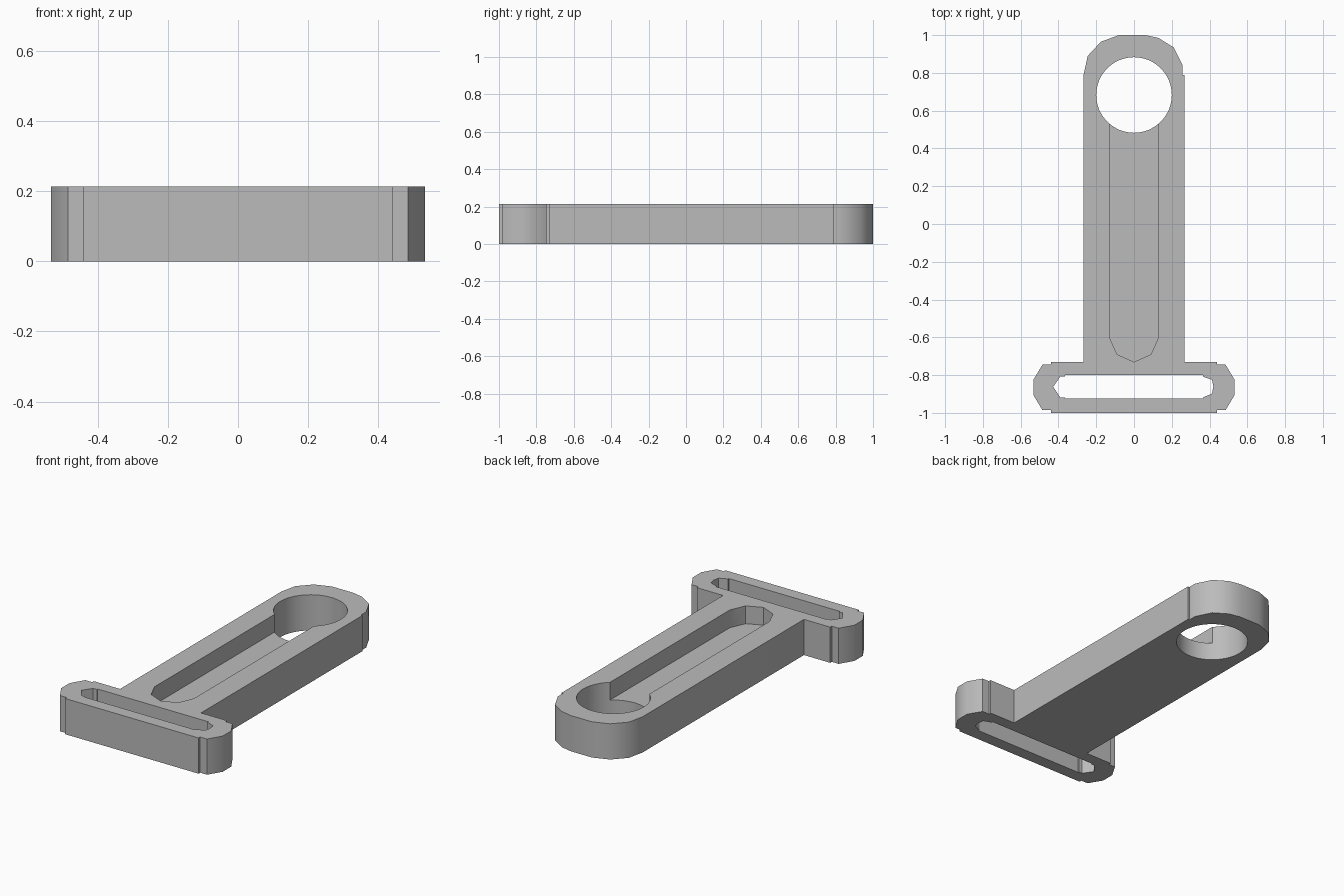
import bpy, bmesh, math

if "Cube" in bpy.data.objects:
    bpy.data.objects.remove(bpy.data.objects["Cube"], do_unlink=True)

HEIGHT = 0.213
FLOOR = 0.107

grey = bpy.data.materials.new("plain grey")
grey.use_nodes = True
grey.diffuse_color = (0.5, 0.5, 0.5, 1)
grey.node_tree.nodes["Principled BSDF"].inputs["Base Color"].default_value = grey.diffuse_color


def prism(name, points, z0, z1):
    """Extrude a flat outline from z0 to z1."""
    bm = bmesh.new()
    face = bm.faces.new([bm.verts.new((x, y, z0)) for x, y in points])
    out = bmesh.ops.extrude_face_region(bm, geom=[face])
    top = [v for v in out["geom"] if isinstance(v, bmesh.types.BMVert)]
    bmesh.ops.translate(bm, verts=top, vec=(0, 0, z1 - z0))
    bmesh.ops.recalc_face_normals(bm, faces=bm.faces)
    mesh = bpy.data.meshes.new(name)
    bm.to_mesh(mesh)
    bm.free()
    mesh.materials.append(grey)
    obj = bpy.data.objects.new(name, mesh)
    bpy.context.collection.objects.link(obj)
    return obj


def mirrored(points):
    return [(-x, y) for x, y in reversed(points)]


# Outline: stepped crossbar end, straight arm, faceted round head
foot = [(0.44, -1), (0.44, -0.985), (0.485, -0.985), (0.533, -0.905), (0.533, -0.825),
        (0.485, -0.745), (0.44, -0.745), (0.44, -0.73), (0.267, -0.73)]
head = [(0.267, 0.79), (0.257, 0.79), (0.257, 0.84), (0.21, 0.935), (0.13, 0.985), (0.06, 1),
        (-0.08, 1), (-0.175, 0.965), (-0.245, 0.89), (-0.267, 0.79)]
bracket = prism("strap_bracket", foot + head + mirrored(foot), 0, HEIGHT)

# Round through hole in the head
cy, r, n = 0.683, 0.2, 64
hole = prism("hole_cutter", [(r * math.cos(2 * math.pi * i / n), cy + r * math.sin(2 * math.pi * i / n))
                             for i in range(n)], -0.1, 0.4)

# Long strap slot through the crossbar
slot = prism("slot_cutter", [
    (-0.365, -0.925), (0.365, -0.925), (0.365, -0.918), (0.413, -0.898), (0.42, -0.86),
    (0.413, -0.825), (0.365, -0.808), (0.365, -0.8), (-0.365, -0.8), (-0.365, -0.808),
    (-0.39, -0.808), (-0.428, -0.862), (-0.39, -0.918), (-0.365, -0.918)], -0.1, 0.4)

# Shallow channel along the arm, open into the hole
side = [(0.09, -0.69), (0.13, -0.6), (0.13, 0.6)]
channel = prism("channel_cutter", [(0, -0.73)] + side + mirrored(side), FLOOR, 0.4)

bpy.context.view_layer.objects.active = bracket
for cutter in (channel, hole, slot):
    cutter.hide_render = True
    mod = bracket.modifiers.new(cutter.name, "BOOLEAN")
    mod.operation = "DIFFERENCE"
    mod.solver = "EXACT"
    mod.object = cutter
    bpy.ops.object.modifier_apply(modifier=mod.name)
    bpy.data.objects.remove(cutter, do_unlink=True)

# Soft shading on the curved walls, sharp elsewhere
bpy.ops.object.select_all(action="DESELECT")
bracket.select_set(True)
bpy.ops.object.shade_smooth_by_angle(angle=math.radians(35))
